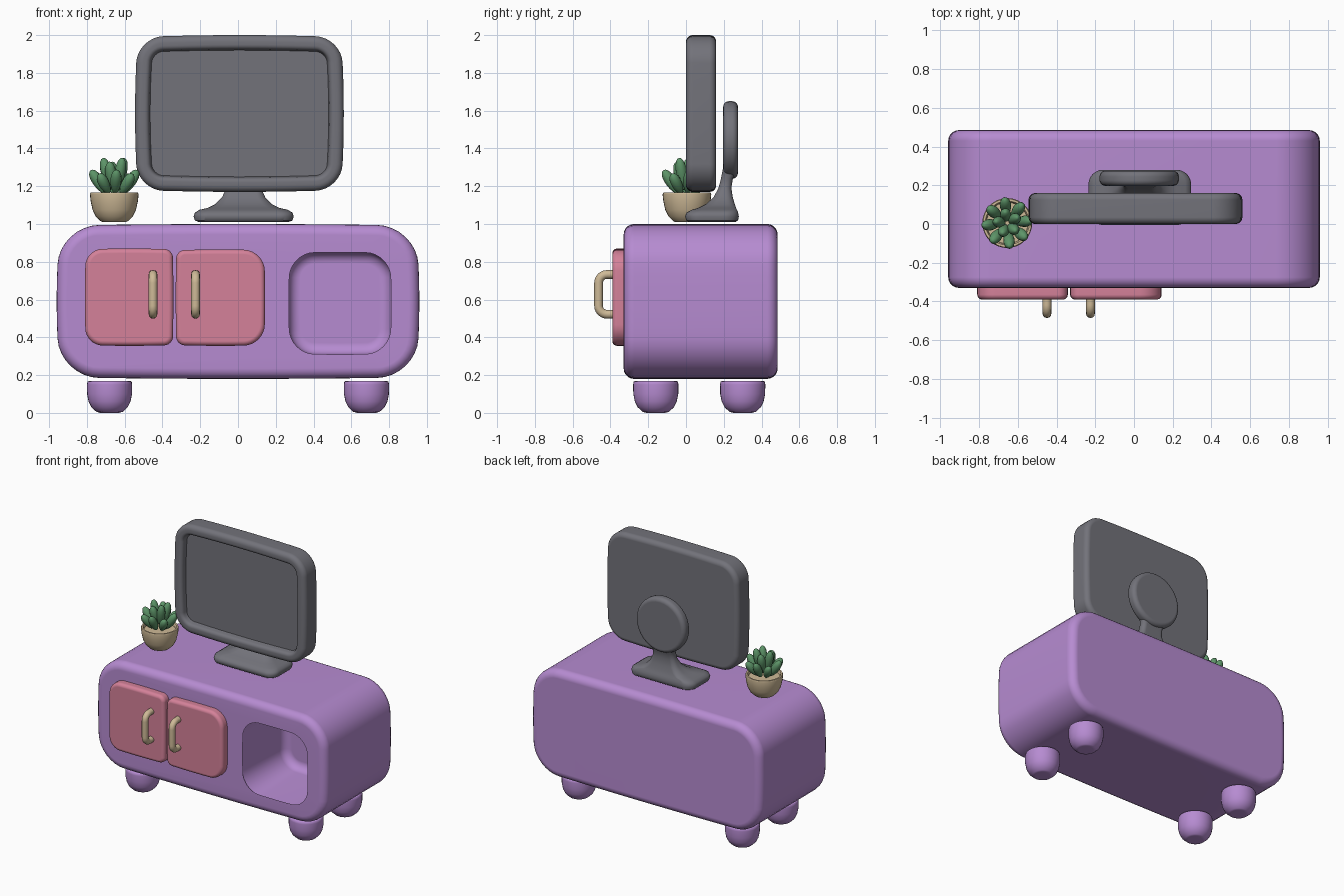
import bpy, bmesh, math
from mathutils import Vector

cube = bpy.data.objects.get("Cube")
if cube:
    bpy.data.objects.remove(cube, do_unlink=True)


def material(name, color):
    m = bpy.data.materials.new(name)
    m.use_nodes = True
    m.diffuse_color = (*color, 1)
    m.node_tree.nodes["Principled BSDF"].inputs["Base Color"].default_value = (*color, 1)
    return m


purple = material("purple", (0.47, 0.26, 0.64))
pink = material("pink", (0.66, 0.22, 0.32))
grey = material("grey", (0.17, 0.17, 0.195))
beige = material("beige", (0.62, 0.49, 0.31))
green = material("green", (0.11, 0.30, 0.14))


def finish(name, bm, mat):
    """Turn a bmesh into a smooth shaded object."""
    bmesh.ops.remove_doubles(bm, verts=bm.verts, dist=1e-5)
    bmesh.ops.recalc_face_normals(bm, faces=bm.faces)
    mesh = bpy.data.meshes.new(name)
    bm.to_mesh(mesh)
    bm.free()
    mesh.materials.append(mat)
    obj = bpy.data.objects.new(name, mesh)
    bpy.context.collection.objects.link(obj)
    bpy.ops.object.select_all(action='DESELECT')
    obj.select_set(True)
    bpy.context.view_layer.objects.active = obj
    bpy.ops.object.shade_smooth_by_angle(angle=math.radians(50))
    normals = obj.modifiers.new("Even shading", 'WEIGHTED_NORMAL')
    normals.keep_sharp = True
    return obj


def outline(box, r, inset=0, bulge=0):
    """Rounded rectangle with slightly bowed sides; r is one radius or (left, right)."""
    a0, a1, b0, b1 = box
    a0, a1, b0, b1 = a0 + inset, a1 - inset, b0 + inset, b1 - inset
    left, right = r if isinstance(r, tuple) else (r, r)
    ha, hb, ca, cb = (a1 - a0) / 2, (b1 - b0) / 2, (a0 + a1) / 2, (b0 + b1) / 2
    corners = []
    for q, (sa, sb) in enumerate([(1, 1), (-1, 1), (-1, -1), (1, -1)]):
        rad = min(max((right if sa > 0 else left) - inset, 0.004), ha, hb)
        mid = (ca + sa * (ha - rad), cb + sb * (hb - rad))
        corners.append([(mid[0] + rad * math.cos(t), mid[1] + rad * math.sin(t))
                        for t in [(q + k / 8) * math.pi / 2 for k in range(9)]])
    pts = []
    for q, arc in enumerate(corners):
        p, n = Vector(arc[-1]), Vector(corners[(q + 1) % 4][0])
        pts += arc + [tuple(p.lerp(n, k / 6)) for k in range(1, 6)]
    return [(ca + (a - ca) * (1 - bulge * ((b - cb) / hb) ** 2),
             cb + (b - cb) * (1 - bulge * ((a - ca) / ha) ** 2)) for a, b in pts]


def fillet(depth, r, steps=5):
    """(depth, inset) pairs rounding over to a face at depth; negative r rounds upward."""
    angles = [k / steps * math.pi / 2 for k in range(steps + 1)]
    return [(depth + r * (1 - math.sin(t)), abs(r) * (1 - math.cos(t))) for t in angles]


def loft(name, mat, rings, axis='y'):
    """Bridge (depth, outline) rings stacked along an axis and cap both ends."""
    bm = bmesh.new()
    loops = [[bm.verts.new((a, d, b) if axis == 'y' else (a, b, d)) for a, b in pts]
             for d, pts in rings]
    n = len(loops[0])
    for one, two in zip(loops, loops[1:]):
        for i in range(n):
            j = (i + 1) % n
            bm.faces.new((one[i], one[j], two[j], two[i]))
    bm.faces.new(loops[0])
    bm.faces.new(loops[-1])
    return finish(name, bm, mat)


def shell(box, r, front, back, edge, bulge):
    """Rings of a soft edged slab, from its back to its front."""
    pairs = fillet(back, -edge)[::-1] + fillet(front, edge)
    return [(d, outline(box, r, i, bulge)) for d, i in pairs]


def round_ring(d, r, ca, cb):
    return d, outline((ca - r, ca + r, cb - r, cb + r), r)


# Cabinet with an open cubby on its left side
cubby = (0.27, 0.81, 0.31, 0.85)
rings = shell((-0.96, 0.96, 0.18, 1.0), 0.21, -0.33, 0.485, 0.055, 0.02)
for d, i in fillet(-0.33, 0.025)[::-1]:
    rings.append((d, outline(cubby, 0.13, i - 0.025, 0.02)))
rings += [(d, outline(cubby, 0.13, i, 0.02)) for d, i in fillet(0.17, -0.06)]
loft("cabinet", purple, rings)

# Four feet
for side, x in (("right", -0.68), ("left", 0.68)):
    for end, y in (("front", -0.16), ("back", 0.30)):
        profile = [(0, 0.05), (0.006, 0.07), (0.03, 0.096), (0.06, 0.111), (0.1, 0.119),
                   (0.15, 0.12), (0.165, 0.117), (0.17, 0.108)]
        loft(f"{end}_{side}_foot", purple, [round_ring(z, r, x, y) for z, r in profile], 'z')

# Doors, rounder on their outer sides
loft("right_door", pink, shell((-0.81, -0.342, 0.355, 0.87), (0.09, 0.045),
                               -0.39, -0.30, 0.025, 0.015))
loft("left_door", pink, shell((-0.33, 0.143, 0.355, 0.865), (0.045, 0.11),
                              -0.39, -0.30, 0.025, 0.015))


# Bent tube handles
def handle(name, x):
    path = [(-0.37, 0.733)]
    for cz, start in ((0.688, 0.5), (0.567, 1.0)):
        path += [(-0.418 + 0.045 * math.cos(t), cz + 0.045 * math.sin(t))
                 for t in [(start + k / 12) * math.pi for k in range(7)]]
    path.append((-0.37, 0.522))
    pts = [Vector((x, y, z)) for y, z in path]
    bm = bmesh.new()
    loops = []
    for i, p in enumerate(pts):
        along = (pts[min(i + 1, len(pts) - 1)] - pts[max(i - 1, 0)]).normalized()
        across = along.cross(Vector((1, 0, 0)))
        loops.append([bm.verts.new(p + 0.023 * (math.cos(t) * Vector((1, 0, 0)) + math.sin(t) * across))
                      for t in [k / 6 * math.pi for k in range(12)]])
    for one, two in zip(loops, loops[1:]):
        for i in range(12):
            j = (i + 1) % 12
            bm.faces.new((one[i], one[j], two[j], two[i]))
    bm.faces.new(loops[0])
    bm.faces.new(loops[-1])
    finish(name, bm, beige)


handle("right_handle", -0.45)
handle("left_handle", -0.225)

# Screen housing with a recessed display
housing = (-0.545, 0.56, 1.17, 2.0)
rings = shell(housing, 0.14, 0.0, 0.16, 0.035, 0.025)
rings += [(d, outline(housing, 0.14, 0.075 - i, 0.025)) for d, i in fillet(0.0, 0.025)[::-1]]
rings.append((0.045, outline(housing, 0.14, 0.08, 0.025)))
loft("screen", grey, rings)

# Stand: foot plate flaring up into a slim neck, as (z, half width, y front, y back, radius)
sections = [(1.01, 0.235, 0.02, 0.26, 0.06), (1.018, 0.258, 0.002, 0.275, 0.07),
            (1.04, 0.265, -0.005, 0.28, 0.075), (1.06, 0.258, 0.003, 0.276, 0.07),
            (1.075, 0.235, 0.03, 0.27, 0.06), (1.085, 0.19, 0.065, 0.265, 0.06),
            (1.105, 0.15, 0.105, 0.258, 0.05), (1.14, 0.115, 0.145, 0.248, 0.04),
            (1.19, 0.092, 0.172, 0.24, 0.03), (1.24, 0.088, 0.185, 0.248, 0.03),
            (1.29, 0.1, 0.195, 0.268, 0.03), (1.33, 0.11, 0.205, 0.268, 0.03)]
loft("stand", grey, [(z, outline((0.03 - w, 0.03 + w, y0, y1), r))
                     for z, w, y0, y1, r in sections], 'z')
mount = fillet(0.275, -0.03)[::-1] + fillet(0.197, 0.03)
loft("screen_mount", grey, [round_ring(d, 0.205 - i, 0.027, 1.445) for d, i in mount])

# Plant pot with a sunken top
px, py = -0.655, 0.005
profile = [(1.01, 0.06), (1.015, 0.072), (1.04, 0.098), (1.075, 0.115), (1.12, 0.125),
           (1.158, 0.129), (1.166, 0.125), (1.166, 0.114), (1.158, 0.109), (1.145, 0.107)]
loft("plant_pot", beige, [round_ring(z, r, px, py) for z, r in profile], 'z')


# Succulent leaves: plump spindles leaning outwards in two whorls
def leaf(name, base, tip, width):
    bm = bmesh.new()
    bmesh.ops.create_uvsphere(bm, u_segments=12, v_segments=10, radius=1)
    turn = (tip - base).to_track_quat('Z', 'Y')
    length = (tip - base).length / 2
    for v in bm.verts:
        fat = width * (1 + 0.2 * v.co.z)
        v.co = (base + tip) / 2 + turn @ Vector((v.co.x * fat, v.co.y * fat, v.co.z * length))
    finish(name, bm, green)


whorls = [("outer", 8, 0.045, 1.16, 0.125, 1.285, 0.1), ("inner", 5, 0.02, 1.18, 0.06, 1.35, 0.5)]
for label, count, r0, z0, r1, z1, phase in whorls:
    for k in range(count):
        t = phase + k * math.tau / count
        out = Vector((math.cos(t), math.sin(t), 0))
        lift = 0.02 * (k % 2)
        leaf(f"{label}_leaf_{k + 1}", Vector((px, py, z0)) + r0 * out,
             Vector((px, py, z1 - lift)) + r1 * out, 0.029)
